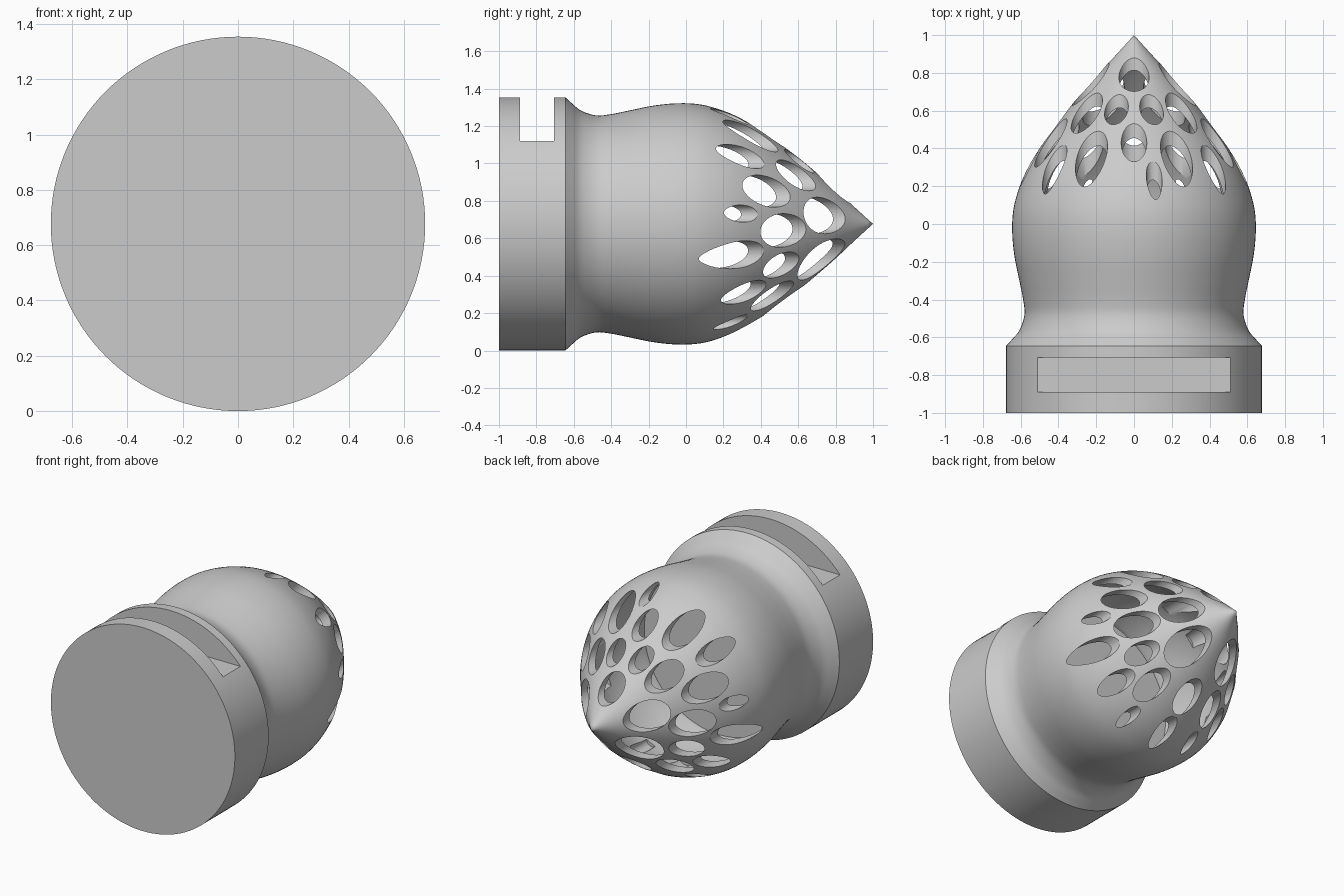
import bpy, bmesh, math
from mathutils import Vector, Matrix

cube = bpy.data.objects.get("Cube")
if cube:
    bpy.data.objects.remove(cube)

R = 0.677          # base radius, also the height of the axis
WALL = 0.045
FLOOR = -0.35      # front end of the cavity
SEGMENTS = 128

grey = bpy.data.materials.new("light_grey")
grey.use_nodes = True
grey.diffuse_color = (0.6, 0.6, 0.6, 1)
grey.node_tree.nodes["Principled BSDF"].inputs["Base Color"].default_value = (0.6, 0.6, 0.6, 1)


def make_object(name, bm):
    bmesh.ops.recalc_face_normals(bm, faces=bm.faces)
    mesh = bpy.data.meshes.new(name)
    bm.to_mesh(mesh)
    bm.free()
    mesh.materials.append(grey)
    obj = bpy.data.objects.new(name, mesh)
    bpy.context.collection.objects.link(obj)
    return obj


def smooth_path(points, steps=4):
    """Catmull-Rom curve through (radius, y) points."""
    p = [Vector(q) for q in points]
    p = [2 * p[0] - p[1]] + p + [2 * p[-1] - p[-2]]
    path = []
    for a, b, c, d in zip(p, p[1:], p[2:], p[3:]):
        for i in range(steps):
            t = i / steps
            path.append(0.5 * (2 * b + (c - a) * t + (2 * a - 5 * b + 4 * c - d) * t ** 2
                               + (3 * b - a - 3 * c + d) * t ** 3))
    return path + [p[-2]]


def revolve(name, profile):
    """Closed solid turned round the y axis; both profile ends lie on it."""
    bm = bmesh.new()
    ends = [bm.verts.new((0, profile[i][1], R)) for i in (0, -1)]
    rings = []
    for r, y in profile[1:-1]:
        rings.append([bm.verts.new((r * math.cos(a), y, R + r * math.sin(a)))
                      for a in (math.tau * k / SEGMENTS for k in range(SEGMENTS))])
    for k in range(SEGMENTS):
        n = (k + 1) % SEGMENTS
        bm.faces.new((ends[0], rings[0][k], rings[0][n]))
        bm.faces.new((ends[1], rings[-1][n], rings[-1][k]))
        for a, b in zip(rings, rings[1:]):
            bm.faces.new((a[k], b[k], b[n], a[n]))
    return make_object(name, bm)


def cut(target, cutter):
    mod = target.modifiers.new("cut", 'BOOLEAN')
    mod.operation = 'DIFFERENCE'
    mod.solver = 'EXACT'
    mod.object = cutter
    bpy.context.view_layer.objects.active = target
    bpy.ops.object.modifier_apply(modifier=mod.name)
    bpy.data.objects.remove(cutter)


# Outer body: cylindrical base, narrow neck, bulb and pointed tip
bulb = smooth_path([(R, -0.645), (0.645, -0.61), (0.605, -0.56), (0.58, -0.48), (0.587, -0.4),
                    (0.607, -0.3), (0.633, -0.17), (0.645, -0.04), (0.638, 0.08), (0.605, 0.2),
                    (0.56, 0.3), (0.5, 0.4), (0.43, 0.5), (0.355, 0.6), (0.272, 0.7),
                    (0.185, 0.8), (0.1, 0.89), (0, 1)])
body = revolve("pierced_bulb", [(0, -1), (R, -1)] + [tuple(p) for p in bulb])

# Cavity: the bulb profile moved inward by the wall thickness
inner = []
for before, here, after in zip(bulb, bulb[1:], bulb[2:]):
    along = (after - before).normalized()
    point = here + Vector((-along.y, along.x)) * WALL
    if point.y > FLOOR and point.x > 0.01:
        inner.append(tuple(point))
cavity = [(0, FLOOR), (inner[0][0], FLOOR)] + inner + [(0, inner[-1][1] + inner[-1][0])]
cut(body, revolve("cavity_cutter", cavity))

# Round holes drilled parallel to the axis: x, height above axis, radius
paired = [(0.225, 0.47, 0.085), (0.42, 0.36, 0.065), (0.25, 0.26, 0.083), (0.44, 0.175, 0.086),
          (0.555, 0.055, 0.046), (0.41, -0.035, 0.09), (0.23, 0.045, 0.098),
          (0.54, -0.165, 0.075), (0.36, -0.22, 0.07), (0.16, -0.19, 0.11),
          (0.405, -0.365, 0.064), (0.24, -0.385, 0.08), (0.25, -0.525, 0.04),
          (0.093, 0.335, 0.063)]
single = [(0, 0.19, 0.08), (0, 0.475, 0.068), (0.107, 0.575, 0.042),
          (0, -0.41, 0.08), (0, -0.56, 0.06)]
holes = single + [(side * x, h, r) for x, h, r in paired for side in (1, -1)]
bm = bmesh.new()
for x, h, r in holes:
    place = Matrix.Translation((x, 0.6, R + h)) @ Matrix.Rotation(math.pi / 2, 4, 'X')
    bmesh.ops.create_cone(bm, cap_ends=True, segments=40, radius1=r, radius2=r,
                          depth=1.2, matrix=place)
cut(body, make_object("hole_cutter", bm))

# Flat-bottomed slot across the top of the base
bm = bmesh.new()
slot = Matrix.Translation((0, -0.797, 1.42)) @ Matrix.Diagonal((1.6, 0.183, 0.6, 1))
bmesh.ops.create_cube(bm, size=1, matrix=slot)
cut(body, make_object("slot_cutter", bm))

# Smooth shading with crisp edges
bpy.ops.object.select_all(action='DESELECT')
body.select_set(True)
bpy.context.view_layer.objects.active = body
bpy.ops.object.shade_smooth_by_angle(angle=math.radians(30))
